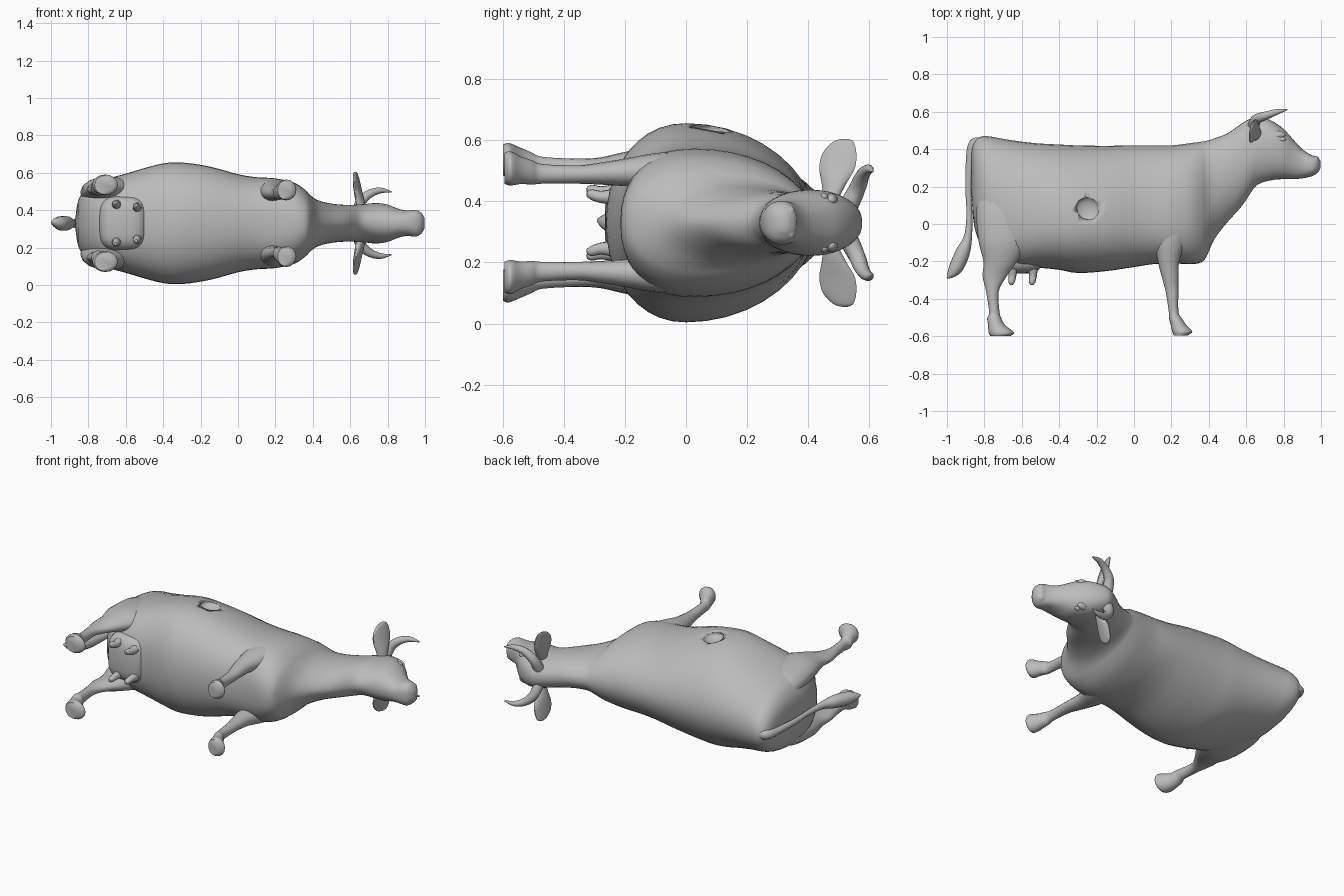
import bpy, bmesh, math
from mathutils import Vector

if "Cube" in bpy.data.objects:
    bpy.data.objects.remove(bpy.data.objects["Cube"])

ZC = 0.33  # centre plane of the animal, which lies on its flank
TAU = 2 * math.pi
hide = bpy.data.materials.new("grey hide")
hide.diffuse_color = (0.5, 0.5, 0.5, 1)
hide.use_nodes = True
hide.node_tree.nodes["Principled BSDF"].inputs["Base Color"].default_value = hide.diffuse_color


def spline(keys, steps):
    """Catmull-Rom interpolation through tuples of any length."""
    k = [keys[0]] + list(keys) + [keys[-1]]
    out = []
    for i in range(1, len(k) - 2):
        for s in range(steps):
            t = s / steps
            out.append([0.5 * (2 * b + (c - a) * t + (2 * a - 5 * b + 4 * c - d) * t * t
                               + (3 * b - a - 3 * c + d) * t ** 3)
                        for a, b, c, d in zip(k[i - 1], k[i], k[i + 1], k[i + 2])])
    return out + [list(keys[-1])]


def finish(name, bm, angle=50):
    me = bpy.data.meshes.new(name)
    bm.to_mesh(me)
    bm.free()
    ob = bpy.data.objects.new(name, me)
    bpy.context.collection.objects.link(ob)
    me.materials.append(hide)
    bpy.ops.object.select_all(action='DESELECT')
    ob.select_set(True)
    bpy.context.view_layer.objects.active = ob
    bpy.ops.object.shade_smooth_by_angle(angle=math.radians(angle))
    return ob


def loft(name, rings):
    """Skin a list of point rings and cap both ends."""
    bm = bmesh.new()
    vs = [[bm.verts.new(p) for p in r] for r in rings]
    n = len(rings[0])
    for a, b in zip(vs, vs[1:]):
        for i in range(n):
            bm.faces.new((a[i], a[(i + 1) % n], b[(i + 1) % n], b[i]))
    bm.faces.new(vs[0])
    bm.faces.new(vs[-1])
    bmesh.ops.recalc_face_normals(bm, faces=bm.faces)
    return finish(name, bm)


def spow(v, e):
    return math.copysign(abs(v) ** e, v)


def ball(name, loc, scale, e=1):
    """Ellipsoid; e below 1 makes it boxier."""
    bm = bmesh.new()
    bmesh.ops.create_uvsphere(bm, u_segments=24, v_segments=14, radius=1)
    for v in bm.verts:
        v.co = Vector([spow(c, e) * s + l for c, s, l in zip(v.co, scale, loc)])
    return finish(name, bm)


def tube(name, keys, steps=5, n=10):
    """Round tube along points given as x, y, z, radius."""
    pts = spline(keys, steps)
    rings = []
    for i, p in enumerate(pts):
        d = Vector(pts[min(i + 1, len(pts) - 1)][:3]) - Vector(pts[max(i - 1, 0)][:3])
        u = d.cross(Vector((0.13, 0.31, 1))).normalized()
        w = d.cross(u).normalized()
        rings.append([Vector(p[:3]) + p[3] * (u * math.cos(TAU * j / n)
                      + w * math.sin(TAU * j / n)) for j in range(n)])
    return loft(name, rings)


def column(name, keys, side, n=16):
    """Leg loft from y, x centre, z offset, x radius, z radius."""
    loft(name, [[(x + rx * math.cos(TAU * j / n), y, ZC + side * (z + rz * math.sin(TAU * j / n)))
                 for j in range(n)] for y, x, z, rx, rz in spline(keys, 4)])


# trunk, neck and head: x, back height, belly height, half width
outline = [
    (-.868, .40, .15, .04), (-.855, .44, -.01, .12), (-.82, .467, -.11, .18),
    (-.77, .468, -.18, .215), (-.7, .455, -.22, .238), (-.6, .44, -.235, .265),
    (-.5, .43, -.235, .295), (-.4, .425, -.245, .32), (-.3, .42, -.262, .325),
    (-.15, .418, -.252, .303), (0, .42, -.23, .262), (.1, .42, -.215, .246),
    (.2, .42, -.21, .24), (.3, .432, -.215, .217), (.36, .44, -.205, .178),
    (.39, .445, -.17, .148), (.43, .458, -.08, .122), (.5, .485, .01, .105),
    (.58, .54, .10, .098), (.64, .572, .19, .10), (.68, .575, .22, .103),
    (.74, .55, .235, .108), (.8, .508, .24, .10), (.85, .453, .24, .08),
    (.9, .40, .244, .068), (.95, .368, .255, .071), (.98, .36, .272, .056),
    (.998, .335, .30, .026)]
# section roundness along x: x, position of the widest point, upper, lower exponent
shape = [(-.87, .4, .95, .85), (-.6, .38, .97, .8), (-.3, .38, 1.08, .95), (0, .38, 1.05, .9),
         (.2, .38, 1.0, .8), (.38, .4, 1.0, .85), (.5, .5, .95, 1.1), (.62, .5, .9, 1.1),
         (.75, .55, .85, .95), (1.0, .5, .8, .8)]


def section(x):
    for a, b in zip(shape, shape[1:]):
        if x <= b[0]:
            t = max(0, (x - a[0]) / (b[0] - a[0]))
            return [p + (q - p) * t for p, q in zip(a[1:], b[1:])]


rings = []
for x, top, bot, hw in spline(outline, 3):
    m, up, low = section(x)
    mid = bot + (top - bot) * m
    ring = []
    for j in range(40):
        s, c = math.sin(TAU * j / 40), math.cos(TAU * j / 40)
        h, e = (top - mid, up) if s > 0 else (mid - bot, low)
        ring.append((x, mid + h * spow(s, min(e, 1)), ZC + hw * spow(c, e)))
    rings.append(ring)
body = loft("body", rings)

# shallow round dish in the upper flank
cutter = ball("flank_dish_cutter", (-.25, .08, ZC + .304), (.063, .063, .03))
mod = body.modifiers.new("flank dish", 'BOOLEAN')
mod.operation = 'DIFFERENCE'
mod.solver = 'EXACT'
mod.object = cutter
cutter.hide_render = True
cutter.hide_set(True)

# legs: thigh or shoulder down to the hoof
hind = [(.25, -.68, .12, .10, .06), (.1, -.70, .155, .14, .075), (-.08, -.695, .18, .138, .07),
        (-.2, -.715, .185, .09, .047), (-.28, -.745, .182, .064, .032),
        (-.36, -.757, .182, .034, .028), (-.47, -.747, .182, .028, .034),
        (-.505, -.747, .188, .038, .042), (-.54, -.735, .20, .045, .045),
        (-.58, -.71, .205, .068, .056), (-.6, -.715, .205, .052, .05)]
fore = [(.25, .22, .12, .10, .07), (.08, .22, .155, .115, .075), (-.08, .195, .17, .085, .06),
        (-.2, .185, .165, .057, .045), (-.3, .195, .16, .042, .034),
        (-.36, .203, .158, .034, .03), (-.47, .212, .16, .026, .032),
        (-.505, .222, .165, .034, .04), (-.54, .238, .172, .042, .045),
        (-.575, .258, .178, .054, .056), (-.595, .25, .178, .038, .05)]
for side, tag in ((1, "upper"), (-1, "lower")):
    column("hind_leg_" + tag, hind, side)
    column("front_leg_" + tag, fore, side)

    # teats
    for x, w in ((-.65, .10), (-.54, .085)):
        tube("teat_" + tag, [(x, -.24, ZC + side * w, .026), (x, -.28, ZC + side * w, .02),
                             (x - .005, -.31, ZC + side * (w + .008), .017),
                             (x - .005, -.325, ZC + side * (w + .01), .008)], 3)
    # horns
    tube("horn_" + tag, [(.64, .53, ZC + side * .05, .032), (.655, .56, ZC + side * .11, .028),
                         (.70, .578, ZC + side * .155, .023), (.76, .598, ZC + side * .175, .016),
                         (.82, .612, ZC + side * .168, .003)])
    # ears: thin leaf shapes from x, y, z offset, thickness, half height
    ear = []
    for x, y, z, t, h in spline([(.66, .475, .08, .022, .025), (.65, .485, .13, .022, .042),
                                 (.64, .495, .18, .017, .06), (.632, .503, .23, .012, .056),
                                 (.628, .515, .265, .008, .034), (.626, .52, .275, .003, .01)], 4):
        ear.append([(x + t * math.cos(TAU * j / 14) + .25 * h * math.sin(TAU * j / 14),
                     y + h * math.sin(TAU * j / 14), ZC + side * z) for j in range(14)])
    loft("ear_" + tag, ear)
    # eyes, brows and nostril rims, mostly sunk into the head
    ball("eye_" + tag, (.79, .452, ZC + side * .084), (.022, .014, .014))
    ball("brow_" + tag, (.77, .475, ZC + side * .074), (.04, .022, .022))
    ball("nostril_" + tag, (.968, .34, ZC + side * .035), (.02, .018, .02))

# udder, a boxy bag between the hind legs
ball("udder", (-.615, -.16, ZC), (.128, .106, .145), .6)

# tail with a tapering brush
tube("tail", [(-.80, .43, ZC, .03), (-.85, .43, ZC, .03), (-.875, .37, ZC, .022),
              (-.885, .2, ZC, .017), (-.88, .05, ZC, .016), (-.888, -.07, ZC, .022),
              (-.915, -.15, ZC, .038), (-.95, -.23, ZC, .038), (-.98, -.27, ZC + .005, .022),
              (-1.0, -.29, ZC + .01, .002)])
